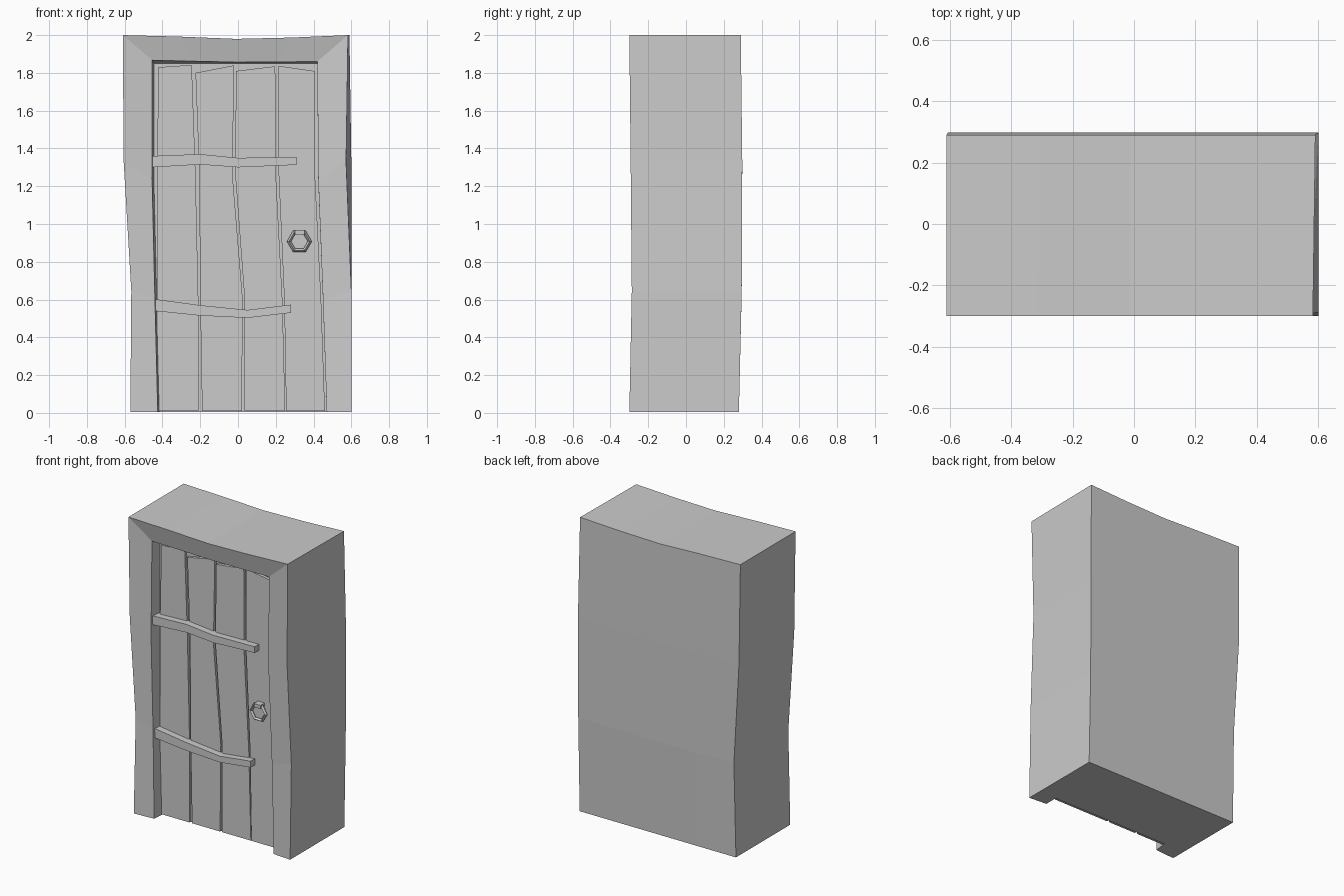
import bpy, bmesh, math
from mathutils import Matrix

cube = bpy.data.objects.get("Cube")
if cube:
    bpy.data.objects.remove(cube, do_unlink=True)

grey = bpy.data.materials.new("plain_grey")
grey.use_nodes = True
COLOR = (0.6, 0.6, 0.6, 1)
grey.diffuse_color = COLOR
grey.node_tree.nodes["Principled BSDF"].inputs["Base Color"].default_value = COLOR


def finish(name, bm):
    bmesh.ops.recalc_face_normals(bm, faces=bm.faces)
    mesh = bpy.data.meshes.new(name)
    bm.to_mesh(mesh)
    bm.free()
    mesh.materials.append(grey)
    obj = bpy.data.objects.new(name, mesh)
    bpy.context.collection.objects.link(obj)
    return obj


HEIGHTS = (0.0, 0.32, 0.66)     # row heights as shares of the full height


def grid(bm, left, right, tops, ys):
    """Rows of vertices between two wobbly side profiles, listed bottom to top."""
    n = len(tops)
    rows = []
    for r in range(4):
        row = []
        for c, top in enumerate(tops):
            t = c / (n - 1)
            z = top if r == 3 else 0.005 + HEIGHTS[r] * top
            row.append(bm.verts.new((left[r] + (right[r] - left[r]) * t, ys[r], z)))
        rows.append(row)
    return rows


def border(g):
    """Left side up, along the top, right side down."""
    return [row[0] for row in g[:-1]] + g[-1] + [row[-1] for row in reversed(g[:-1])]


def bridge(bm, a, b):
    for i in range(len(a) - 1):
        bm.faces.new((a[i], a[i + 1], b[i + 1], b[i]))


def fill(bm, g):
    for low, high in zip(g, g[1:]):
        bridge(bm, low, high)


# Thick warped frame with a recessed doorway
bm = bmesh.new()
outer_left = (-0.57, -0.565, -0.605, -0.61)
outer_tops = (2.0, 1.992, 1.98, 1.987, 2.0)
open_left = (-0.425, -0.44, -0.455, -0.455)
open_right = (0.47, 0.45, 0.425, 0.42)
back = grid(bm, outer_left, (0.6, 0.6, 0.6, 0.59), outer_tops, (0.28, 0.295, 0.298, 0.29))
outer = grid(bm, outer_left, (0.6, 0.6, 0.572, 0.582), outer_tops, (-0.3, -0.287, -0.293, -0.3))
lip = grid(bm, open_left, open_right, (1.867, 1.862, 1.857, 1.858, 1.86), (-0.29, -0.28, -0.28, -0.27))
deep = grid(bm, [x + 0.01 for x in open_left], open_right, (1.85,) * 5, (-0.2,) * 4)
loops = [border(g) for g in (back, outer, lip, deep)]
for a, b in zip(loops, loops[1:]):
    bridge(bm, a, b)
fill(bm, back)
fill(bm, deep)
bridge(bm, back[0], deep[0])
for end in (0, -1):
    bm.faces.new([loop[end] for loop in loops])
bmesh.ops.delete(bm, geom=[v for v in bm.verts if not v.link_faces], context='VERTS')
finish("door_frame", bm)


def slab(name, sections, front, rear):
    """Bar through cross-sections; each is a pair of (x, z) edge points."""
    bm = bmesh.new()
    rings = []
    for (ax, az), (bx, bz) in sections:
        corners = ((ax, front, az), (bx, front, bz), (bx, rear, bz), (ax, rear, az))
        rings.append([bm.verts.new(p) for p in corners])
    for a, b in zip(rings, rings[1:]):
        bridge(bm, a + a[:1], b + b[:1])
    bm.faces.new(rings[0])
    bm.faces.new(rings[-1])
    return finish(name, bm)


# Four crooked planks: left edge, right edge, top heights
planks = [
    ((-0.425, -0.43, -0.43, -0.42), (-0.21, -0.21, -0.225, -0.245), (1.83, 1.842)),
    ((-0.19, -0.2, -0.205, -0.225), (0.02, 0.025, -0.03, -0.02), (1.8, 1.84)),
    ((0.035, 0.035, -0.015, -0.01), (0.25, 0.235, 0.2, 0.197), (1.81, 1.835)),
    ((0.255, 0.245, 0.215, 0.215), (0.46, 0.44, 0.407, 0.405), (1.837, 1.81)),
]
for i, (left, right, tops) in enumerate(planks):
    low = (0.01, 0.6, 1.27)
    sections = list(zip(zip(left, low + tops[:1]), zip(right, low + tops[1:])))
    slab(f"plank_{i + 1}", sections, -0.22, -0.195)

# Two bent straps: x, bottom, top
straps = {
    "upper_strap": ((-0.455, 1.3, 1.36), (-0.2, 1.315, 1.37), (0.0, 1.3, 1.35), (0.31, 1.313, 1.355)),
    "lower_strap": ((-0.445, 0.54, 0.603), (-0.2, 0.515, 0.57), (0.05, 0.503, 0.545), (0.28, 0.53, 0.573)),
}
for name, points in straps.items():
    slab(name, [((x, a), (x, b)) for x, a, b in points], -0.265, -0.21)

# Six-sided ring handle with a square section
bm = bmesh.new()
rings = []
for k in range(6):
    a = math.radians(60 * k)
    ring = []
    for radius, y in ((0.066, -0.245), (0.055, -0.258), (0.044, -0.245), (0.055, -0.232)):
        ring.append(bm.verts.new((0.325 + radius * math.cos(a), y, 0.908 + radius * math.sin(a))))
    rings.append(ring)
for a, b in zip(rings, rings[1:] + rings[:1]):
    bridge(bm, a + a[:1], b + b[:1])
finish("ring_handle", bm)

# Small staple holding the ring
bm = bmesh.new()
bmesh.ops.create_cube(bm, size=1, matrix=Matrix.Translation((0.328, -0.238, 0.957))
                      @ Matrix.Diagonal((0.05, 0.052, 0.024, 1)))
finish("ring_staple", bm)
